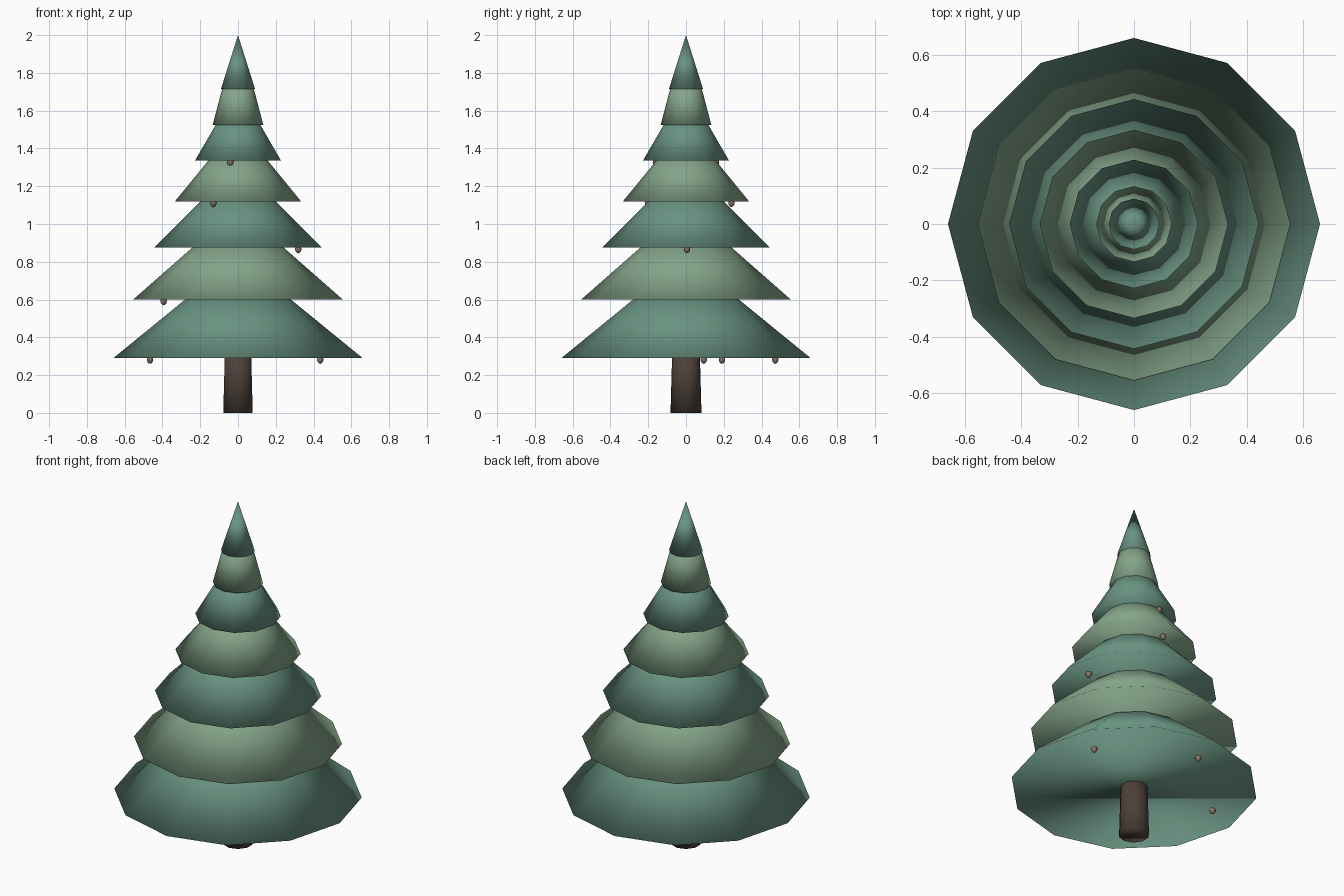
import bpy, bmesh, math
from mathutils import Matrix

if "Cube" in bpy.data.objects:
    bpy.data.objects.remove(bpy.data.objects["Cube"])


def material(name, rgb):
    m = bpy.data.materials.new(name)
    m.diffuse_color = (*rgb, 1)
    m.use_nodes = True
    m.node_tree.nodes["Principled BSDF"].inputs["Base Color"].default_value = m.diffuse_color
    return m


DARK = material("dark_needles", (0.14, 0.29, 0.22))
LIGHT = material("light_needles", (0.23, 0.37, 0.25))
BARK = material("bark", (0.075, 0.053, 0.04))
CONE = material("cone_brown", (0.25, 0.17, 0.12))


def add_object(name, bm, mat):
    for f in bm.faces:
        f.smooth = True
    me = bpy.data.meshes.new(name)
    bm.to_mesh(me)
    bm.free()
    me.materials.append(mat)
    ob = bpy.data.objects.new(name, me)
    bpy.context.collection.objects.link(ob)
    return ob


def frustum(name, sides, z0, r0, z1, r1, mat):
    bm = bmesh.new()
    bmesh.ops.create_cone(bm, cap_ends=True, segments=sides, radius1=r0, radius2=r1,
                          depth=z1 - z0, matrix=Matrix.Translation((0, 0, (z0 + z1) / 2)))
    bmesh.ops.remove_doubles(bm, verts=bm.verts, dist=1e-5)
    return add_object(name, bm, mat)


# Trunk, slightly tapered, its top hidden in the lowest tier
frustum("trunk", 10, 0, 0.082, 0.36, 0.072, BARK)

# Branch tiers: rim height, rim radius, radius where the next tier covers it
tiers = [(0.29, 0.66, 0.28), (0.60, 0.555, 0.242), (0.875, 0.443, 0.2),
         (1.12, 0.334, 0.158), (1.335, 0.228, 0.118), (1.525, 0.134, 0.084),
         (1.715, 0.09, 0.0)]
for i, (z, r, r_next) in enumerate(tiers):
    top, r_top = 2.0, 0.0
    if i < len(tiers) - 1:
        # carry the slope a little way up inside the next tier
        z_next = tiers[i + 1][0]
        top = z_next + 0.04
        r_top = r + (r_next - r) * (top - z) / (z_next - z)
    frustum(f"branch_tier_{i + 1}", 12, z, r, top, r_top, LIGHT if i % 2 else DARK)

# Small hanging cones: tier index and angle around the trunk
hanging = [(0, 23.6), (0, 96), (0, 168.6), (1, 190), (2, 1), (3, 90), (3, 237),
           (4, 104), (4, 256), (5, 343)]
for n, (i, deg) in enumerate(hanging):
    z, r, _ = tiers[i]
    a = math.radians(deg)
    bm = bmesh.new()
    bmesh.ops.create_uvsphere(
        bm, u_segments=8, v_segments=6, radius=1,
        matrix=Matrix.Translation((0.72 * r * math.cos(a), 0.72 * r * math.sin(a), z - 0.007))
        @ Matrix.Diagonal((0.017, 0.017, 0.023, 1)))
    add_object(f"hanging_cone_{n + 1}", bm, CONE)
